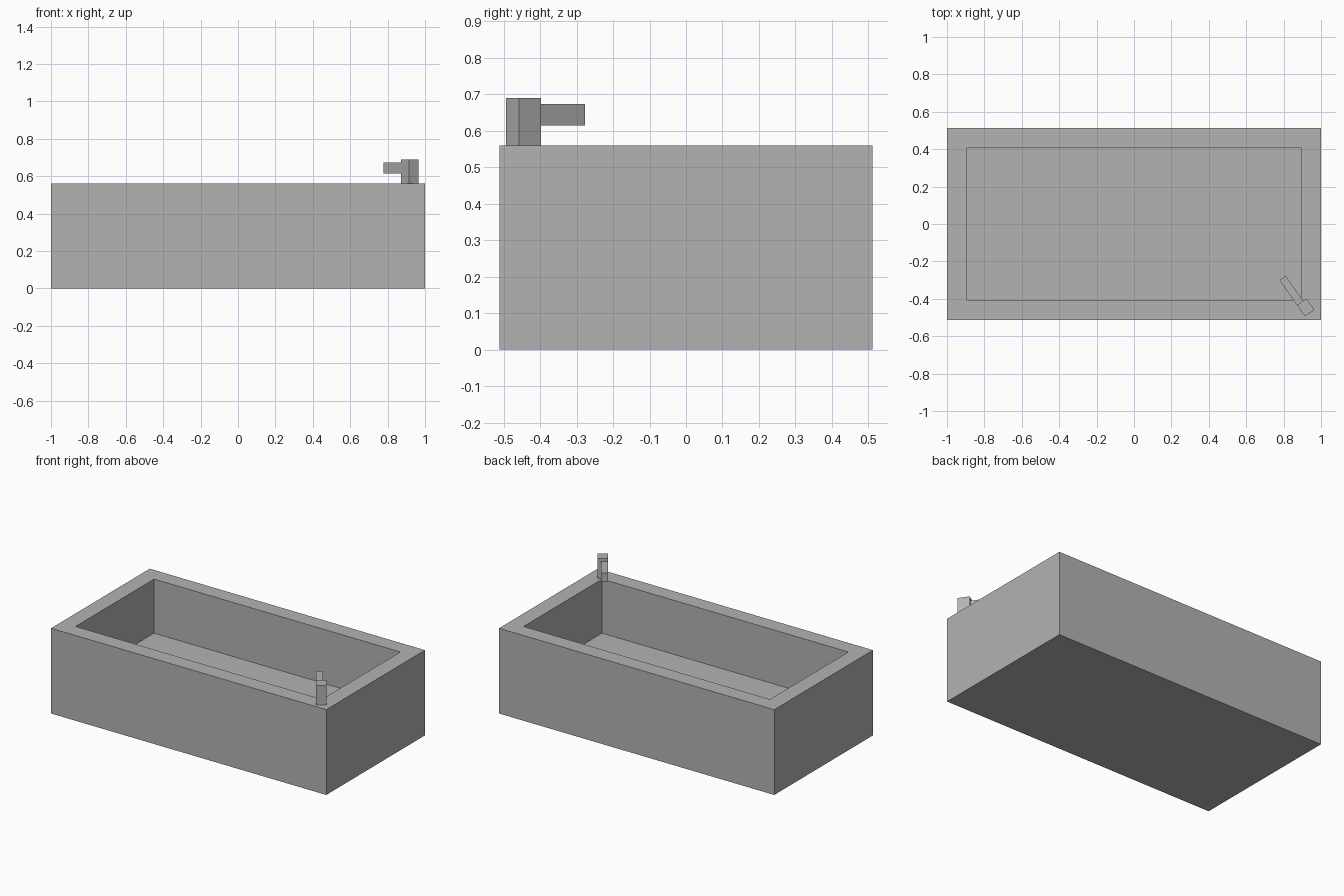
import bpy, bmesh
from math import radians
from mathutils import Matrix, Vector

cube = bpy.data.objects.get("Cube")
if cube:
    bpy.data.objects.remove(cube, do_unlink=True)

# One plain grey for everything
GREY = (0.45, 0.45, 0.45, 1)
grey = bpy.data.materials.new("plain grey")
grey.use_nodes = True
grey.diffuse_color = GREY
grey.node_tree.nodes["Principled BSDF"].inputs["Base Color"].default_value = GREY


def add_object(name, bm):
    bmesh.ops.recalc_face_normals(bm, faces=bm.faces)
    mesh = bpy.data.meshes.new(name)
    bm.to_mesh(mesh)
    bm.free()
    mesh.materials.append(grey)
    obj = bpy.data.objects.new(name, mesh)
    bpy.context.collection.objects.link(obj)
    return obj


def box(low, high):
    low, high = Vector(low), Vector(high)
    bm = bmesh.new()
    place = Matrix.Translation((low + high) / 2) @ Matrix.Diagonal((*(high - low), 1))
    bmesh.ops.create_cube(bm, size=1, matrix=place)
    return bm


# Tub: a block whose top is inset to a rim and pushed straight down
HALF_X, HALF_Y, HEIGHT = 1.0, 0.512, 0.56
RIM, FLOOR = 0.105, 0.205
bm = box((-HALF_X, -HALF_Y, 0), (HALF_X, HALF_Y, HEIGHT))
top = max(bm.faces, key=lambda f: f.calc_center_median().z)
bmesh.ops.inset_region(bm, faces=[top], thickness=RIM, use_even_offset=True)
basin = bmesh.ops.extrude_face_region(bm, geom=[top])["geom"]
bmesh.ops.translate(bm, vec=(0, 0, FLOOR - HEIGHT),
                    verts=[v for v in basin if isinstance(v, bmesh.types.BMVert)])
if top.is_valid:
    bmesh.ops.delete(bm, geom=[top], context="FACES_ONLY")
add_object("tub", bm)

# Tap on the front left corner, turned to point into the basin
tap_place = Matrix.Translation((0.918, -0.446, 0)) @ Matrix.Rotation(radians(35), 4, "Z")
tap_body = add_object("tap_body", box((-0.031, -0.037, HEIGHT), (0.031, 0.037, 0.69)))
tap_spout = add_object("tap_spout", box((-0.031, 0.037, 0.615), (0.009, 0.2, 0.673)))
for part in (tap_body, tap_spout):
    part.matrix_world = tap_place
